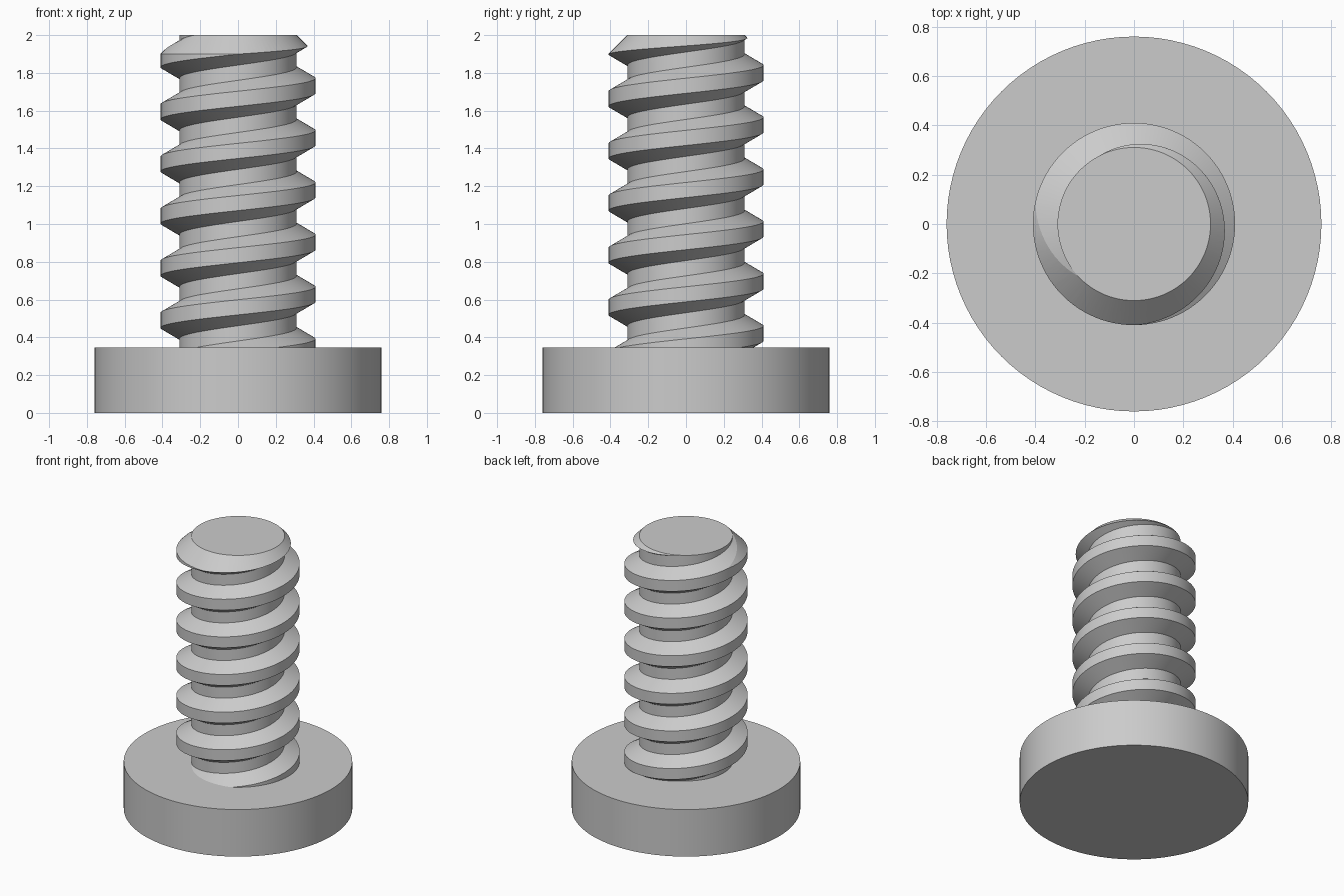
import bpy
import bmesh
import math

if "Cube" in bpy.data.objects:
    bpy.data.objects.remove(bpy.data.objects["Cube"], do_unlink=True)

SEGMENTS = 96
PITCH = 0.276
ROOT, CREST = 0.31, 0.41
HEAD_RADIUS, HEAD_TOP, TIP = 0.76, 0.345, 2.0

steel = bpy.data.materials.new("plain grey")
grey = (0.6, 0.6, 0.6, 1)
steel.diffuse_color = grey
steel.use_nodes = True
for node in steel.node_tree.nodes:
    if node.type == "BSDF_PRINCIPLED":
        node.inputs["Base Color"].default_value = grey


def finish(name, bm):
    bmesh.ops.recalc_face_normals(bm, faces=bm.faces[:])
    mesh = bpy.data.meshes.new(name)
    bm.to_mesh(mesh)
    bm.free()
    mesh.materials.append(steel)
    obj = bpy.data.objects.new(name, mesh)
    bpy.context.collection.objects.link(obj)
    return obj


def activate(obj):
    bpy.ops.object.select_all(action="DESELECT")
    obj.select_set(True)
    bpy.context.view_layer.objects.active = obj


def lathe(name, profile):
    """Closed solid of revolution from (radius, z) points, capped at both ends."""
    bm = bmesh.new()
    rings = []
    for r, z in profile:
        angles = [math.tau * i / SEGMENTS for i in range(SEGMENTS)]
        rings.append([bm.verts.new((r * math.cos(a), r * math.sin(a), z)) for a in angles])
    for low, high in zip(rings, rings[1:]):
        for i in range(SEGMENTS):
            j = (i + 1) % SEGMENTS
            bm.faces.new((low[i], low[j], high[j], high[i]))
    bm.faces.new(rings[0])
    bm.faces.new(rings[-1])
    return finish(name, bm)


def cut_and_cap(bm, z, direction):
    bmesh.ops.bisect_plane(bm, geom=bm.verts[:] + bm.edges[:] + bm.faces[:],
                           plane_co=(0, 0, z), plane_no=(0, 0, direction),
                           clear_outer=True)
    rim = [e for e in bm.edges if e.is_boundary and
           all(abs(v.co.z - z) < 1e-4 for v in e.verts)]
    return rim


def threaded_rod(name):
    """Sweep one pitch of a trapezoidal thread along a right-handed helix."""
    half_crest = 0.04
    foot = half_crest + (CREST - ROOT) * math.tan(math.radians(30))
    profile = [(ROOT, -PITCH / 2), (ROOT, -foot), (CREST, -half_crest),
               (CREST, half_crest), (ROOT, foot), (ROOT, PITCH / 2)]
    bm = bmesh.new()
    previous = None
    for i in range(-8 * SEGMENTS, 3 * SEGMENTS + 1):
        a = math.pi + math.tau * i / SEGMENTS
        centre = 1.87 + PITCH * i / SEGMENTS
        section = [bm.verts.new((r * math.cos(a), r * math.sin(a), centre + dz))
                   for r, dz in profile]
        if previous:
            for k in range(len(profile) - 1):
                bm.faces.new((previous[k], section[k], section[k + 1], previous[k + 1]))
        previous = section
    bmesh.ops.remove_doubles(bm, verts=bm.verts[:], dist=1e-4)
    # Trim both ends flat, then close them
    rim = cut_and_cap(bm, 0.1513, -1)
    bmesh.ops.holes_fill(bm, edges=rim, sides=0)
    rim = cut_and_cap(bm, 2.1017, 1)
    bmesh.ops.holes_fill(bm, edges=rim, sides=0)
    return finish(name, bm)


# Flat round head
head = lathe("head", [(HEAD_RADIUS, 0), (HEAD_RADIUS, HEAD_TOP)])

# Threaded shank with a 45 degree chamfer at the tip
shank = threaded_rod("threaded_shank")
envelope = lathe("chamfer_cutter", [(0.6, 0.25), (0.6, TIP - (0.6 - ROOT)), (ROOT + 0.0005, TIP)])
envelope.hide_render = True
chamfer = shank.modifiers.new("chamfer", "BOOLEAN")
chamfer.operation = "INTERSECT"
chamfer.solver = "EXACT"
chamfer.object = envelope
activate(shank)
bpy.ops.object.modifier_apply(modifier=chamfer.name)
bpy.data.objects.remove(envelope, do_unlink=True)

for part in (head, shank):
    activate(part)
    bpy.ops.object.shade_smooth_by_angle(angle=math.radians(12))
